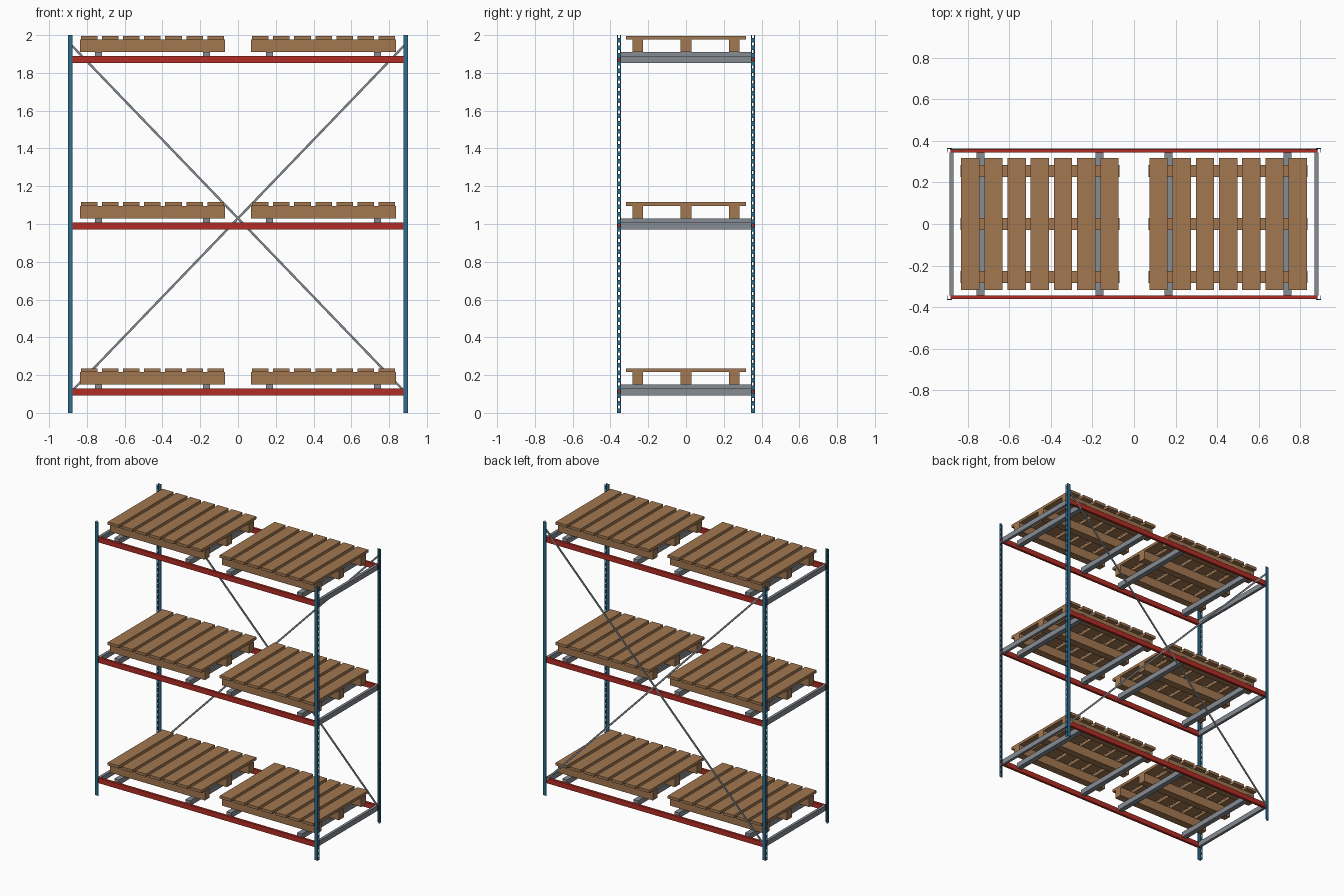
import bpy
import bmesh
import math
from mathutils import Matrix, Vector

if "Cube" in bpy.data.objects:
    bpy.data.objects.remove(bpy.data.objects["Cube"], do_unlink=True)


def make_material(name, color):
    mat = bpy.data.materials.new(name)
    mat.use_nodes = True
    mat.diffuse_color = (*color, 1)
    mat.node_tree.nodes["Principled BSDF"].inputs["Base Color"].default_value = (*color, 1)
    return mat


RED = make_material("beam red", (0.45, 0.026, 0.018))
BLUE = make_material("post blue", (0.025, 0.15, 0.27))
GREY = make_material("steel grey", (0.24, 0.265, 0.295))
WOOD = make_material("pallet wood", (0.36, 0.185, 0.08))


def add_box(bm, x, y, z):
    """Add a box from (low, high) pairs on each axis."""
    size = Vector([abs(b - a) for a, b in (x, y, z)])
    mid = Vector([(a + b) / 2 for a, b in (x, y, z)])
    bmesh.ops.create_cube(bm, size=1, matrix=Matrix.Translation(mid) @ Matrix.Diagonal((*size, 1)))


def finish(bm, name, mat):
    mesh = bpy.data.meshes.new(name)
    bm.to_mesh(mesh)
    bm.free()
    mesh.materials.append(mat)
    obj = bpy.data.objects.new(name, mesh)
    bpy.context.collection.objects.link(obj)
    return obj


def box_part(name, mat, x, y, z):
    bm = bmesh.new()
    add_box(bm, x, y, z)
    return finish(bm, name, mat)


HEIGHT = 2.0
OUT_X, OUT_Y = 0.9, 0.365
SHEET = 0.003
LEVELS = (0.092, 0.972, 1.852)
SIDES = ((-1, "right"), (1, "left"))
ENDS = ((-1, "front"), (1, "back"))


# Angle posts: plain flange facing front or back, slotted flange facing sideways
def angle_post(name, sx, sy, pitch=0.04, slot=0.016):
    bm = bmesh.new()
    web = (sx * (OUT_X - SHEET), sx * OUT_X)
    add_box(bm, (sx * 0.875, sx * OUT_X), (sy * (OUT_Y - SHEET), sy * OUT_Y), (0, HEIGHT))
    for inner, outer in ((0.344, 0.350), (0.360, OUT_Y - SHEET)):
        add_box(bm, web, (sy * inner, sy * outer), (0, HEIGHT))
    for i in range(round(HEIGHT / pitch)):
        base = i * pitch
        add_box(bm, web, (sy * 0.350, sy * 0.360), (base, base + pitch - slot))
    finish(bm, name, BLUE)


for sx, side in SIDES:
    for sy, end in ENDS:
        angle_post(f"{end}_{side}_post", sx, sy)


# Pallet: three stringers under seven deck boards
def pallet(name, cx, z):
    bm = bmesh.new()
    for y in (-0.255, 0, 0.255):
        add_box(bm, (cx - 0.383, cx + 0.383), (y - 0.028, y + 0.028), (z, z + 0.066))
    for i in range(-3, 4):
        x = cx + i * 0.1117
        add_box(bm, (x - 0.044, x + 0.044), (-0.317, 0.317), (z + 0.066, z + 0.086))
    finish(bm, name, WOOD)


# Shelf levels: long beams, side beams, cross bars and pallets
for n, z in enumerate(LEVELS, 1):
    for sy, end in ENDS:
        box_part(f"{end}_beam_{n}", RED, (-0.882, 0.882), (sy * 0.344, sy * 0.362), (z, z + 0.037))
    for sx, side in SIDES:
        box_part(f"{side}_side_beam_{n}", GREY, (sx * 0.868, sx * 0.888), (-0.344, 0.344), (z, z + 0.037))
        for x, place in ((0.166, "inner"), (0.739, "outer")):
            box_part(f"{side}_{place}_cross_bar_{n}", GREY, (sx * (x - 0.019), sx * (x + 0.019)),
                     (-0.344, 0.344), (z + 0.02, z + 0.058))
        pallet(f"{side}_pallet_{n}", sx * 0.453, z + 0.058)

# Crossed flat braces on the back
run, rise = 0.88, 0.915
for sx, side in SIDES:
    brace = box_part(f"{side}_back_brace", GREY, (-math.hypot(run, rise), math.hypot(run, rise)),
                     (-0.003, 0.003), (-0.006, 0.006))
    brace.rotation_euler.y = -sx * math.atan2(rise, run)
    brace.location = (0, 0.3605 + sx * 0.0005, 1.03)
